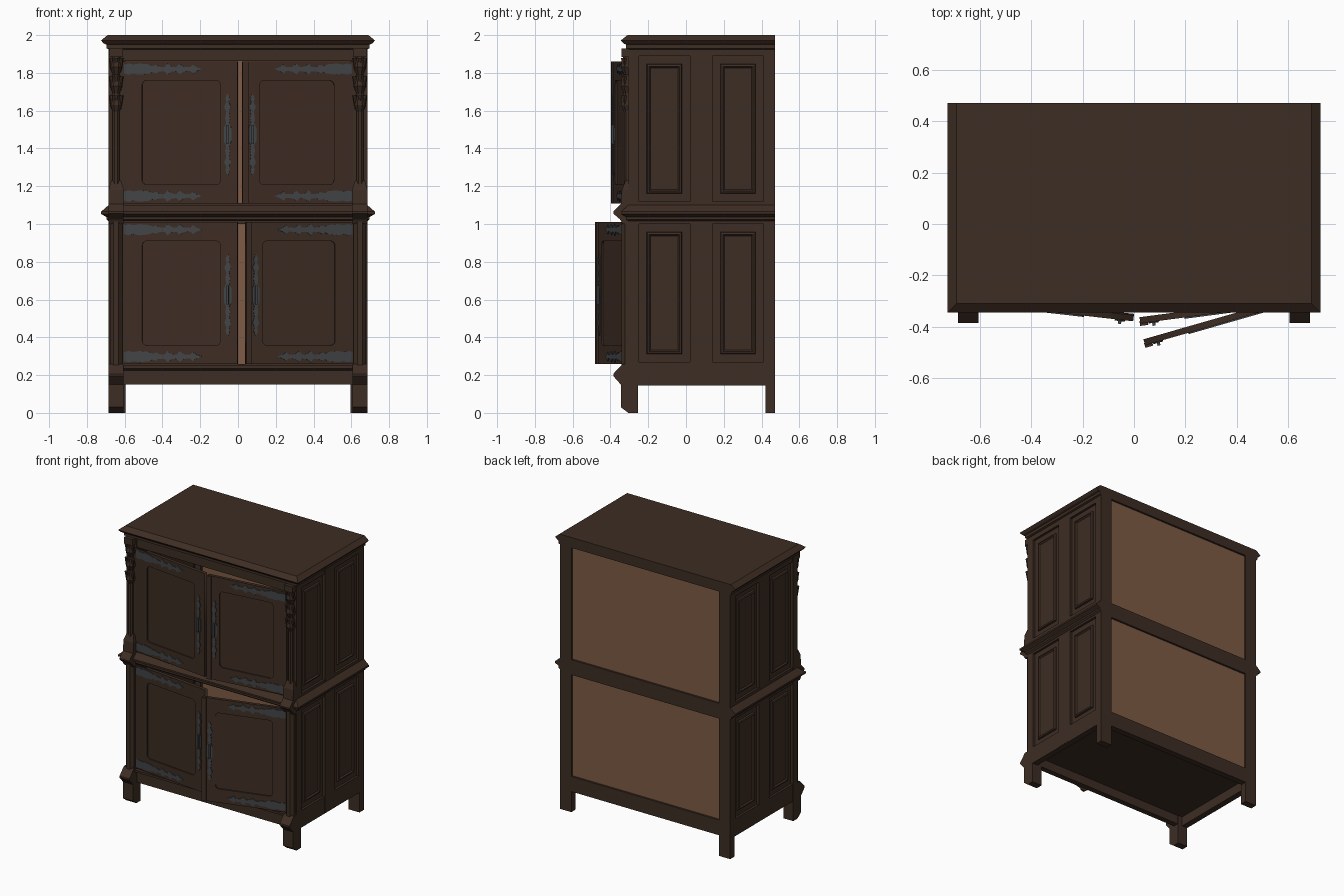
import bpy, bmesh, math
from mathutils import Matrix

if "Cube" in bpy.data.objects:
    bpy.data.objects.remove(bpy.data.objects["Cube"], do_unlink=True)


def material(name, rgb):
    m = bpy.data.materials.new(name)
    m.use_nodes = True
    m.diffuse_color = (*rgb, 1)
    bsdf = next(n for n in m.node_tree.nodes if n.type == 'BSDF_PRINCIPLED')
    bsdf.inputs["Base Color"].default_value = (*rgb, 1)
    return m


WOOD = material("dark wood", (0.047, 0.026, 0.017))
IRON = material("dark iron", (0.055, 0.058, 0.062))
BACK = material("pale backing wood", (0.21, 0.105, 0.058))
BACK_Y = 0.47


def finish(name, bm, mat, matrix=None):
    if matrix is not None:
        bm.transform(matrix)
    bmesh.ops.remove_doubles(bm, verts=bm.verts, dist=1e-5)
    bmesh.ops.recalc_face_normals(bm, faces=bm.faces)
    me = bpy.data.meshes.new(name)
    bm.to_mesh(me)
    bm.free()
    me.materials.append(mat)
    ob = bpy.data.objects.new(name, me)
    bpy.context.scene.collection.objects.link(ob)
    return ob


def loft(name, levels, mat=WOOD, matrix=None):
    """Stack of rectangles (x0, x1, y0, y1, z) joined into a solid."""
    bm = bmesh.new()
    rings = [[bm.verts.new(p) for p in ((a, c, z), (b, c, z), (b, d, z), (a, d, z))]
             for a, b, c, d, z in levels]
    bm.faces.new(rings[0])
    bm.faces.new(rings[-1])
    for lo, hi in zip(rings, rings[1:]):
        for i in range(4):
            j = (i + 1) % 4
            bm.faces.new((lo[i], lo[j], hi[j], hi[i]))
    return finish(name, bm, mat, matrix)


def box(name, x0, x1, y0, y1, z0, z1, mat=WOOD, matrix=None):
    return loft(name, [(x0, x1, y0, y1, z0), (x0, x1, y0, y1, z1)], mat, matrix)


def cone(name, x, y, z0, z1, r0, r1, sides=8, matrix=None):
    bm = bmesh.new()
    bmesh.ops.create_cone(bm, cap_ends=True, segments=sides, radius1=r0, radius2=r1, depth=z1 - z0,
                          matrix=Matrix.Translation((x, y, (z0 + z1) / 2))
                          @ Matrix.Rotation(math.pi / sides, 4, 'Z'))
    return finish(name, bm, WOOD, matrix)


def plate(name, loops, y, depth, mat, matrix):
    """Flat outline (x, z) with optional holes, given thickness along y."""
    cu = bpy.data.curves.new(name, 'CURVE')
    cu.dimensions, cu.fill_mode, cu.extrude = '2D', 'BOTH', depth / 2
    for pts in loops:
        sp = cu.splines.new('POLY')
        sp.points.add(len(pts) - 1)
        sp.use_cyclic_u = True
        for p, (u, v) in zip(sp.points, pts):
            p.co = (u, v, 0, 1)
    tmp = bpy.data.objects.new(name + "_outline", cu)
    bpy.context.scene.collection.objects.link(tmp)
    deps = bpy.context.evaluated_depsgraph_get()
    me = bpy.data.meshes.new_from_object(tmp.evaluated_get(deps))
    bm = bmesh.new()
    bm.from_mesh(me)
    bpy.data.objects.remove(tmp, do_unlink=True)
    bpy.data.meshes.remove(me)
    bpy.data.curves.remove(cu)
    stand = Matrix.Translation((0, y, 0)) @ Matrix.Rotation(math.pi / 2, 4, 'X')
    return finish(name, bm, mat, matrix @ stand)


def rounded(x0, x1, z0, z1, r, n=4):
    pts = []
    for k, (cx, cz) in enumerate(((x1 - r, z1 - r), (x0 + r, z1 - r), (x0 + r, z0 + r), (x1 - r, z0 + r))):
        for i in range(n + 1):
            a = (k + i / n) * math.pi / 2
            pts.append((cx + r * math.cos(a), cz + r * math.sin(a)))
    return pts


# Mouldings: profile of (outset, z) run round the front and both sides
def moulding(name, profile):
    loft(name, [(-0.685 - o, 0.685 + o, -0.305 - o, BACK_Y, z) for o, z in profile])


moulding("top_cornice", [(0, 1.925), (0.012, 1.93), (0.012, 1.95), (0.025, 1.955), (0.04, 1.972), (0.005, 2.0)])
moulding("middle_cornice", [(0, 1.015), (0.012, 1.025), (0.012, 1.037), (0.04, 1.053), (0.04, 1.065), (0, 1.1)])

# Bottom rails, floor and front rails
box("front_bottom_rail", -0.61, 0.61, -0.30, -0.26, 0.15, 0.25)
loft("front_bottom_ledge", [(-0.61, 0.61, -0.305, -0.26, 0.225), (-0.61, 0.61, -0.325, -0.26, 0.235),
                            (-0.61, 0.61, -0.325, -0.26, 0.25)])
box("top_rail", -0.61, 0.61, -0.30, -0.26, 1.862, 1.925)
box("floor", -0.66, 0.66, -0.27, 0.44, 0.215, 0.24)
box("floor_lining", -0.60, 0.60, -0.26, 0.44, 0.24, 0.247, BACK)

# Back frame and pale backing panels
for name, z0, z1 in (("bottom", 0.15, 0.26), ("middle", 1.0, 1.11), ("top", 1.935, 1.96)):
    box("back_rail_" + name, -0.6, 0.6, 0.425, BACK_Y, z0, z1)
for name, z0, z1 in (("lower", 0.25, 1.01), ("upper", 1.1, 1.95)):
    box(name + "_back_panel", -0.61, 0.61, 0.442, 0.456, z0, z1, BACK)

for side, s in (("left", 1), ("right", -1)):
    M = Matrix.Scale(s, 4, (1, 0, 0))

    # Back post running down into the leg
    box(side + "_back_post", 0.595, 0.685, 0.42, BACK_Y, 0, 1.93, WOOD, M)

    # Side wall with stiles, rails and raised panels
    box(side + "_side_wall", 0.645, 0.668, -0.28, 0.44, 0.15, 1.93, WOOD, M)
    for y0, y1 in ((-0.30, -0.25), (0.02, 0.14), (0.41, 0.45)):
        box(side + "_side_stile", 0.64, 0.685, y0, y1, 0.15, 1.93, WOOD, M)
    for z0, z1 in ((0.145, 0.27), (1.0, 1.12), (1.89, 1.93)):
        box(side + "_side_rail", 0.64, 0.6845, -0.30, 0.45, z0, z1, WOOD, M)
    for z0, z1 in ((0.27, 1.0), (1.12, 1.89)):
        for y0, y1 in ((-0.25, 0.02), (0.14, 0.41)):
            # Raised field is lofted upright, then tipped to face outward
            tip = M @ Matrix(((0, 0, 1, 0), (1, 0, 0, 0), (0, 1, 0, 0), (0, 0, 0, 1)))
            loft(side + "_side_panel",
                 [(y0 + i, y1 - i, z0 + i, z1 - i, x) for i, x in
                  ((0.04, 0.66), (0.045, 0.68), (0.055, 0.684), (0.063, 0.674), (0.07, 0.674))], WOOD, tip)

    # Front post, flared foot and corner blocks
    box(side + "_front_post", 0.605, 0.685, -0.305, -0.255, 0.1, 1.93, WOOD, M)
    loft(side + "_front_foot", [(0.605, 0.685, y, -0.255, z) for y, z in
                                ((-0.305, 0), (-0.345, 0.03), (-0.345, 0.15), (-0.385, 0.195),
                                 (-0.385, 0.207), (-0.335, 0.26))], WOOD, M)
    loft(side + "_middle_block", [(0.605, 0.685, y, -0.27, z) for y, z in
                                  ((-0.335, 1.0), (-0.35, 1.025), (-0.385, 1.055), (-0.385, 1.065),
                                   (-0.345, 1.105))], WOOD, M)
    loft(side + "_upper_base", [(0.603, 0.685, -0.345, -0.27, 1.1), (0.603, 0.685, -0.34, -0.27, 1.18),
                                (0.62, 0.672, -0.32, -0.27, 1.23)], WOOD, M)

    # Columns and carved hanging leaves
    cone(side + "_lower_column", 0.645, -0.31, 0.24, 1.015, 0.035, 0.035, matrix=M)
    cone(side + "_upper_column", 0.645, -0.31, 1.2, 1.65, 0.02, 0.02, matrix=M)
    for z, r in ((1.56, 0.034), (1.66, 0.036), (1.76, 0.036)):
        cone(side + "_carved_tier", 0.645, -0.312, z, z + 0.07, 0.004, r, matrix=M)
        cone(side + "_carved_neck", 0.645, -0.312, z + 0.07, z + 0.13, r, 0.022, matrix=M)
        for dx in (-0.026, 0, 0.026):
            y = -0.325 - 0.008 * (dx == 0)
            cone(side + "_carved_leaf", 0.645 + dx, y, z + 0.05, z + 0.12, 0.001, 0.013, 6, matrix=M)
    box(side + "_carved_cap", 0.61, 0.68, -0.342, -0.29, 1.885, 1.93, WOOD, M)

# Iron fittings: half outlines, mirrored about their length
STRAP = [(0, .024), (.06, .03), (.12, .024), (.2, .03), (.32, .025), (.37, .016), (.42, .022), (.46, .012),
         (.53, .012), (.56, .03), (.62, .013), (.68, .011), (.72, .028), (.78, .012), (.86, .01),
         (.89, .024), (.94, .01), (1, .002)]
SCROLL = [(0, .002), (.06, .012), (.1, .006), (.16, .018), (.22, .007), (.3, .013), (.36, .008), (.42, .02)]
SCROLL += [(1 - t, h) for t, h in reversed(SCROLL)]


def mirrored(half):
    return half + [(t, -h) for t, h in reversed(half)]


# Doors hang ajar; local x runs from hinge to free edge, front faces -y
def door(name, s, angle, width, z0, z1):
    M = (Matrix.Translation((-0.605 * s, -0.29, 0)) @ Matrix.Scale(s, 4, (1, 0, 0))
         @ Matrix.Rotation(-math.radians(angle), 4, 'Z'))
    outer = [(0, z0), (width, z0), (width, z1), (0, z1)]
    inner = rounded(0.1, width - 0.09, z0 + 0.1, z1 - 0.1, 0.025)
    plate(name + "_frame", [outer, inner], -0.008, 0.024, WOOD, M)
    box(name + "_panel", 0.08, width - 0.07, -0.011, -0.001, z0 + 0.08, z1 - 0.08, WOOD, M)
    if s < 0:
        box(name + "_closing_strip", width - 0.03, width + 0.002, -0.03, -0.01, z0, z1, WOOD, M)
    for z in (z0 + 0.04, z1 - 0.04):
        plate(name + "_strap_hinge", [[(0.005 + t * 0.41, z + h) for t, h in mirrored(STRAP)]],
              -0.022, 0.006, IRON, M)
    mid = (z0 + z1) / 2 - 0.01
    xs = width - 0.052
    plate(name + "_escutcheon", [[(xs + h, mid - 0.215 + t * 0.43) for t, h in mirrored(SCROLL)]],
          -0.022, 0.006, IRON, M)
    box(name + "_pull", xs - 0.006, xs + 0.006, -0.036, -0.02, mid - 0.05, mid + 0.05, IRON, M)


door("upper_right_door", 1, 6.5, 0.608, 1.108, 1.86)
door("upper_left_door", -1, 7.5, 0.588, 1.108, 1.86)
door("lower_right_door", 1, 6, 0.608, 0.258, 1.01)
door("lower_left_door", -1, 16, 0.59, 0.258, 1.01)
